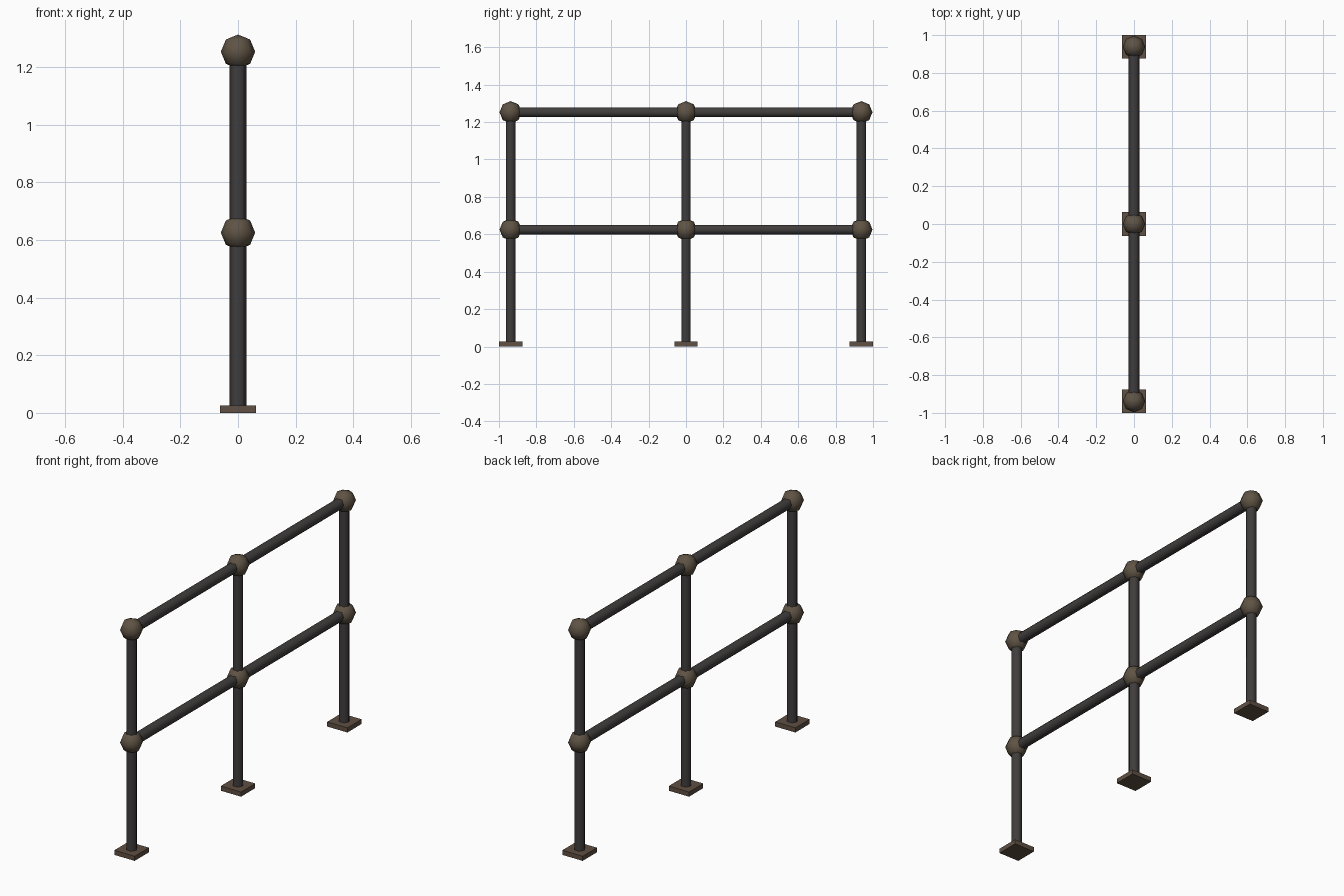
import bpy, bmesh, math
from mathutils import Matrix, Vector

if "Cube" in bpy.data.objects:
    bpy.data.objects.remove(bpy.data.objects["Cube"])


def material(name, rgb):
    m = bpy.data.materials.new(name)
    m.diffuse_color = (*rgb, 1)
    m.use_nodes = True
    m.node_tree.nodes["Principled BSDF"].inputs["Base Color"].default_value = m.diffuse_color
    return m


STEEL = material("dark_steel", (0.052, 0.046, 0.046))
BRASS = material("aged_bronze", (0.115, 0.087, 0.058))
PLATE = material("rusty_brown", (0.115, 0.080, 0.056))

POST_Y = {"front": -0.9375, "middle": 0.0, "back": 0.9375}
RAIL_Z = {"lower": 0.625, "upper": 1.2525}
TUBE_R, BALL_R = 0.029, 0.0595


def finish(bm, name, mat, loc, smooth):
    bmesh.ops.recalc_face_normals(bm, faces=bm.faces)
    for f in bm.faces:
        f.smooth = smooth and len(f.verts) < 6
    for e in bm.edges:  # keep the end caps crisp
        e.smooth = not any(len(f.verts) >= 6 for f in e.link_faces)
    me = bpy.data.meshes.new(name)
    bm.to_mesh(me)
    bm.free()
    me.materials.append(mat)
    ob = bpy.data.objects.new(name, me)
    ob.location = loc
    bpy.context.collection.objects.link(ob)
    return ob


def hex_tube(name, start, direction):
    """Six-sided tube with its corners pointing along x."""
    bm = bmesh.new()
    d = Vector(direction)
    side = d.normalized().cross(Vector((1, 0, 0)))
    ring = [bm.verts.new(Vector((TUBE_R * math.cos(a), 0, 0)) + side * TUBE_R * math.sin(a))
            for a in (i * math.pi / 3 for i in range(6))]
    face = bm.faces.new(ring)
    out = bmesh.ops.extrude_face_region(bm, geom=[face], use_keep_orig=True)
    bmesh.ops.translate(bm, vec=d, verts=[v for v in out["geom"] if isinstance(v, bmesh.types.BMVert)])
    finish(bm, name, STEEL, start, True)


for pos, y in POST_Y.items():
    # square foot plate
    bm = bmesh.new()
    bmesh.ops.create_cube(bm, size=1, matrix=Matrix.Diagonal((0.125, 0.125, 0.026, 1)))
    finish(bm, pos + "_foot_plate", PLATE, (0, y, 0.013), False)
    # upright post
    hex_tube(pos + "_post", (0, y, 0.013), (0, 0, RAIL_Z["upper"] - 0.013))
    # ball joints
    for level, z in RAIL_Z.items():
        bm = bmesh.new()
        bmesh.ops.create_uvsphere(bm, u_segments=8, v_segments=4, radius=BALL_R)
        finish(bm, f"{pos}_{level}_ball_joint", BRASS, (0, y, z), True)

# horizontal rails
for level, z in RAIL_Z.items():
    hex_tube(level + "_rail", (0, POST_Y["front"], z), (0, 1.875, 0))
